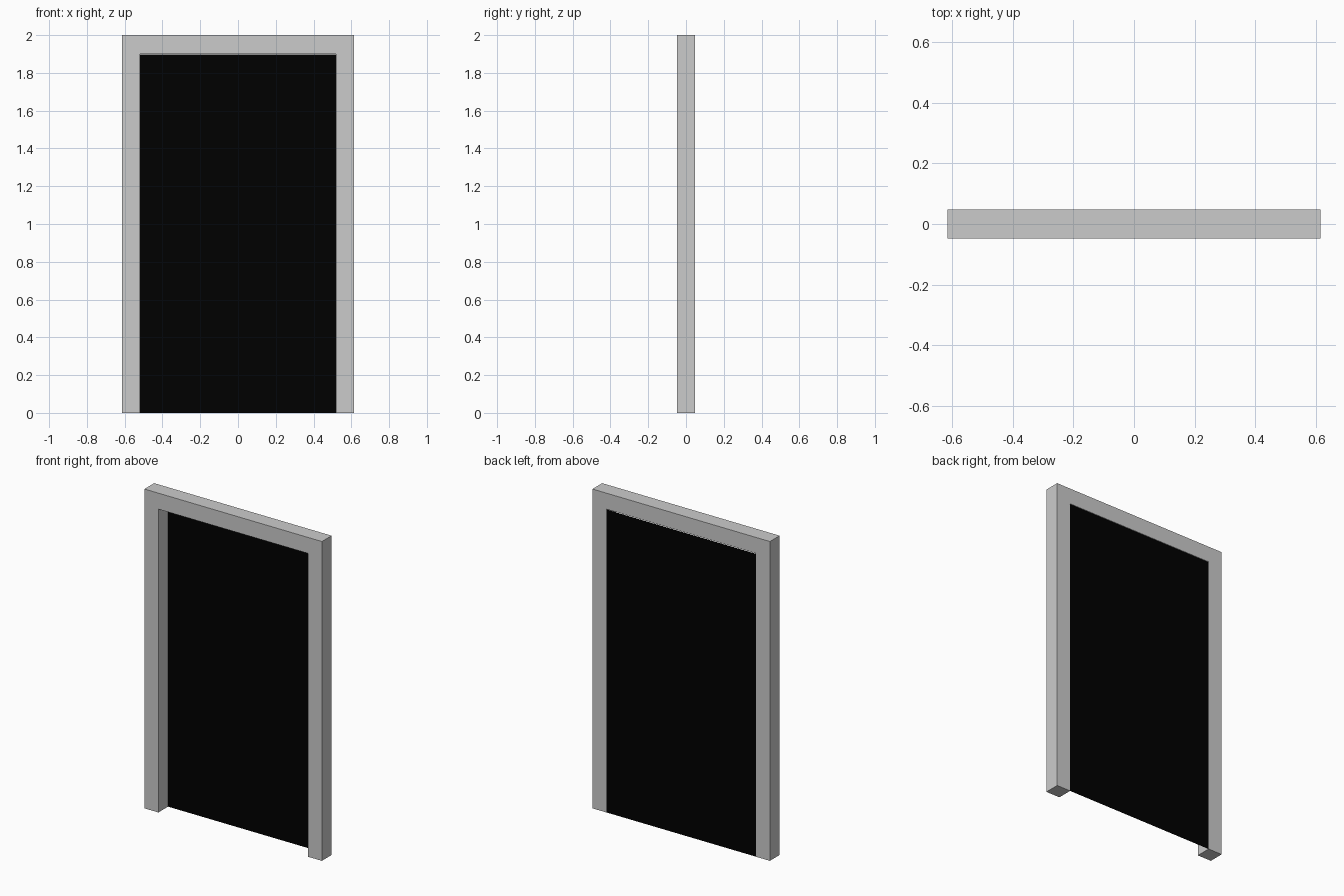
import bpy

if "Cube" in bpy.data.objects:
    bpy.data.objects.remove(bpy.data.objects["Cube"])

HALF_W, HALF_D, BEAM, TOP = 0.615, 0.048, 0.097, 2.0


def box(name, lo, hi):
    size = [b - a for a, b in zip(lo, hi)]
    mid = [(a + b) / 2 for a, b in zip(lo, hi)]
    bpy.ops.mesh.primitive_cube_add(size=1, location=mid)
    ob = bpy.context.object
    ob.name = name
    ob.scale = size
    bpy.ops.object.transform_apply(location=False, rotation=False, scale=True)
    return ob


# Door posts, left and right
for side, name in ((-1, "left_post"), (1, "right_post")):
    xs = sorted((side * HALF_W, side * (HALF_W - BEAM)))
    box(name, (xs[0], -HALF_D, 0), (xs[1], HALF_D, TOP - 0.1))

# Lintel resting on the posts
box("lintel", (-HALF_W, -HALF_D, TOP - 0.1), (HALF_W, HALF_D, TOP))

# Black single-sheet panel at the back of the opening, edges tucked into the posts
panel_w, panel_h = 1.08, 1.897
mesh = bpy.data.meshes.new("door_panel")
x = panel_w / 2
y = HALF_D - 0.0005
mesh.from_pydata([(-x, y, 0), (x, y, 0), (x, y, panel_h), (-x, y, panel_h)],
                 [], [(0, 1, 2, 3)])
panel = bpy.data.objects.new("door_panel", mesh)
bpy.context.collection.objects.link(panel)

black = bpy.data.materials.new("black")
black.diffuse_color = (0.0, 0.0, 0.0, 1)
black.use_nodes = True
black.node_tree.nodes["Principled BSDF"].inputs["Base Color"].default_value = black.diffuse_color
mesh.materials.append(black)
